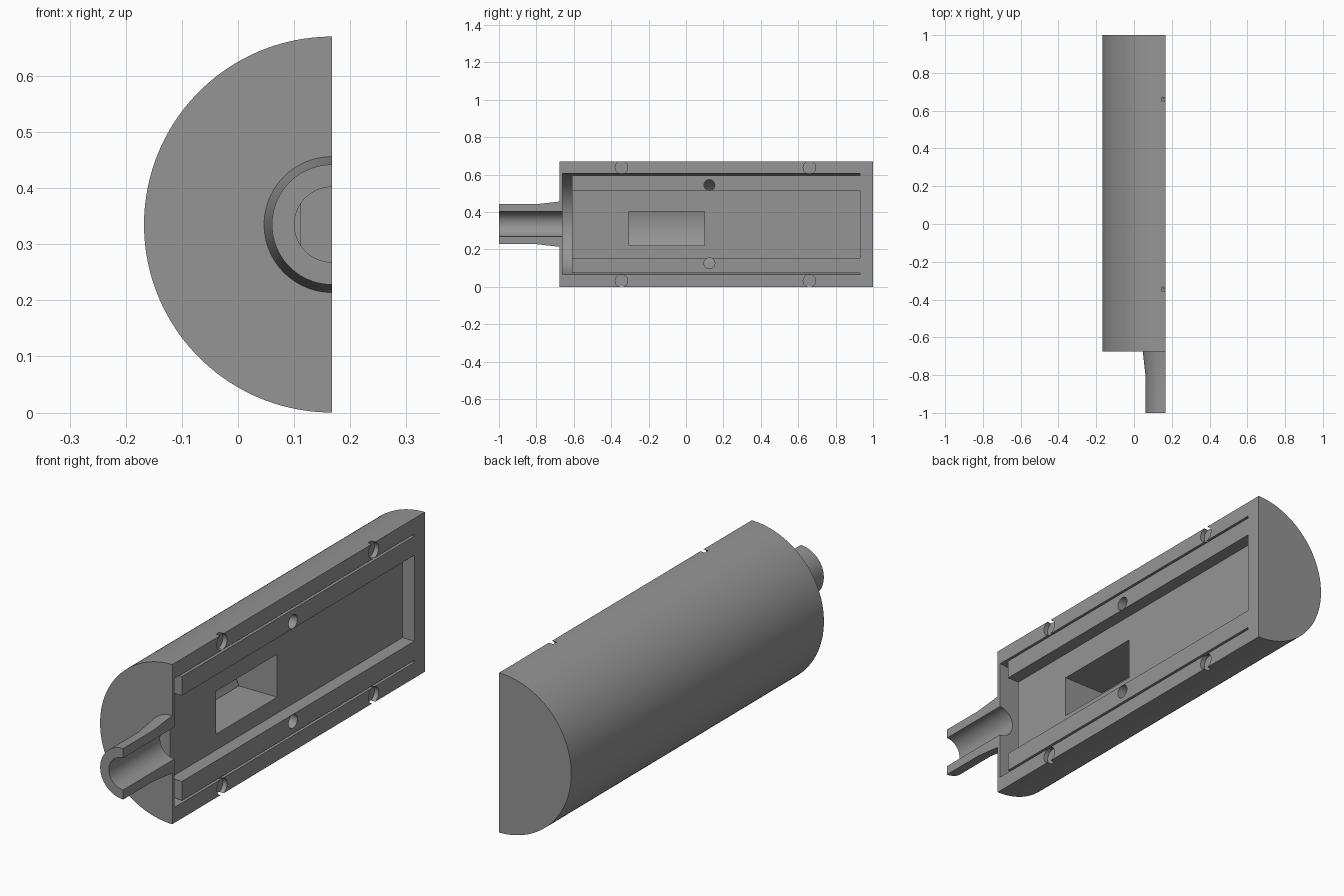
import bpy, bmesh, math
from mathutils import Matrix

if "Cube" in bpy.data.objects:
    bpy.data.objects.remove(bpy.data.objects["Cube"])

R = 0.335             # outer radius of the half cylinder
CX, CZ = R / 2, R     # axis position; the flat cut face lies at x = CX
STEPS = 80

grey = bpy.data.materials.new("plain_grey")
grey.diffuse_color = (0.3, 0.3, 0.3, 1)
grey.use_nodes = True
grey.node_tree.nodes["Principled BSDF"].inputs["Base Color"].default_value = grey.diffuse_color


def finish(bm, name):
    bmesh.ops.recalc_face_normals(bm, faces=bm.faces)
    mesh = bpy.data.meshes.new(name)
    bm.to_mesh(mesh)
    bm.free()
    mesh.materials.append(grey)
    ob = bpy.data.objects.new(name, mesh)
    bpy.context.collection.objects.link(ob)
    return ob


def half_revolve(name, profile):
    """Turn a closed (radius, y) profile half way round the axis."""
    bm = bmesh.new()
    rings = []
    for i in range(STEPS + 1):
        a = math.pi * i / STEPS
        rings.append([bm.verts.new((CX - r * math.sin(a), y, CZ + r * math.cos(a)))
                      for r, y in profile])
    n = len(profile)
    for a, b in zip(rings, rings[1:]):
        for j in range(n):
            k = (j + 1) % n
            if profile[j][0] or profile[k][0]:
                bm.faces.new((a[j], a[k], b[k], b[j]))
    bm.faces.new(rings[0])
    bm.faces.new(rings[-1])
    bmesh.ops.remove_doubles(bm, verts=bm.verts, dist=1e-5)
    return finish(bm, name)


def box_cutter(x, y, z):
    bm = bmesh.new()
    bmesh.ops.create_cube(bm, size=1)
    for v in bm.verts:
        for i, (lo, hi) in enumerate((x, y, z)):
            v.co[i] = hi if v.co[i] > 0 else lo
    return finish(bm, "cutter")


def hole_cutter(x, y, z, radius):
    bm = bmesh.new()
    bmesh.ops.create_cone(
        bm, cap_ends=True, segments=32, radius1=radius, radius2=radius, depth=x[1] - x[0],
        matrix=Matrix.Translation((sum(x) / 2, y, z)) @ Matrix.Rotation(math.pi / 2, 4, 'Y'))
    return finish(bm, "cutter")


def cut(ob, cutters):
    bpy.context.view_layer.objects.active = ob
    for c in cutters:
        c.hide_render = True
        mod = ob.modifiers.new("cut", 'BOOLEAN')
        mod.operation, mod.solver, mod.object = 'DIFFERENCE', 'EXACT', c
        bpy.ops.object.modifier_apply(modifier=mod.name)
        bpy.data.objects.remove(c)


# Outer shell with tapered neck, bore and hollow inside
shell = half_revolve("outer_shell", [
    (0, 1), (R, 1), (R, -0.675), (0.121, -0.675), (0.107, -0.8), (0.107, -1),
    (0.067, -1), (0.067, -0.66), (0.27, -0.66), (0.27, 0.93), (0, 0.93)])

# Shallow round sockets along both edges of the cut face
cut(shell, [hole_cutter((CX - 0.02, CX + 0.1), y, CZ + s * 0.303, 0.0335)
            for y in (-0.345, 0.66) for s in (-1, 1)])

# Inner carrier, leaving a thin gap to the shell
carrier = half_revolve("inner_carrier", [(0, -0.61), (0.26, -0.61), (0.26, 0.93), (0, 0.93)])

# Long channel, window and two round holes through the carrier
cut(carrier, [box_cutter((0.112, 0.4), (-0.8, 1.1), (CZ - 0.18, CZ + 0.18)),
              box_cutter((-0.3, 0.4), (-0.305, 0.1), (0.222, 0.402))] +
    [hole_cutter((-0.3, 0.4), 0.125, CZ + s * 0.209, 0.029) for s in (-1, 1)])

# Smooth the curved walls and keep the edges crisp
for ob in (shell, carrier):
    bpy.ops.object.select_all(action='DESELECT')
    ob.select_set(True)
    bpy.context.view_layer.objects.active = ob
    bpy.ops.object.shade_smooth_by_angle(angle=math.radians(30))
